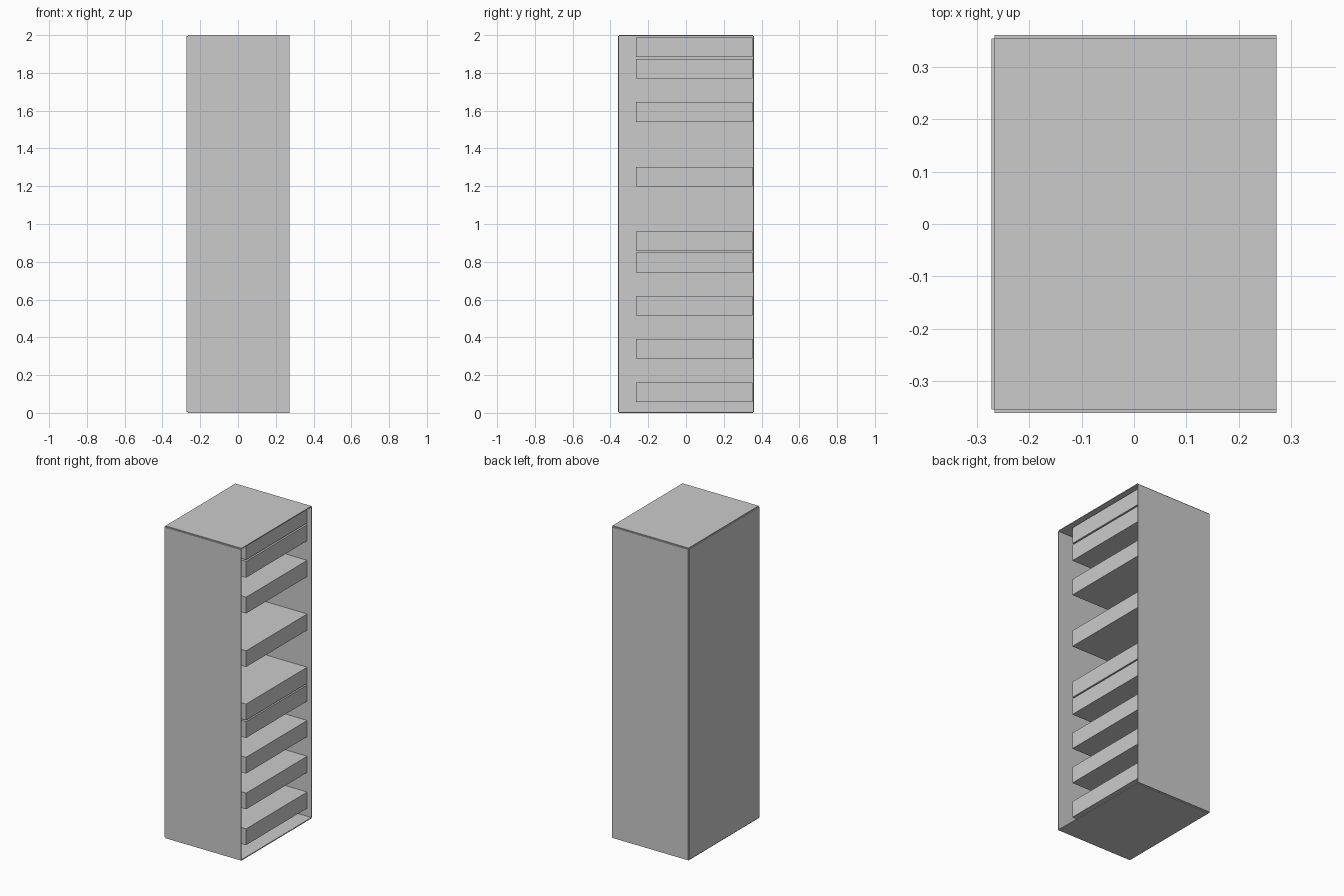
import bpy

if "Cube" in bpy.data.objects:
    bpy.data.objects.remove(bpy.data.objects["Cube"])

GREY = (0.6, 0.6, 0.6, 1)
grey = bpy.data.materials.new("plain grey")
grey.use_nodes = True
grey.diffuse_color = GREY
grey.node_tree.nodes["Principled BSDF"].inputs["Base Color"].default_value = GREY


def box(name, low, high):
    """Box between two opposite corners."""
    bpy.ops.mesh.primitive_cube_add(size=1)
    ob = bpy.context.object
    ob.name = name
    ob.location = [(a + b) / 2 for a, b in zip(low, high)]
    ob.scale = [b - a for a, b in zip(low, high)]
    ob.data.materials.append(grey)
    return ob


# Outer half sizes, height and panel thickness
X, Y, H, T = 0.272, 0.36, 2.0, 0.006
xi, yi = X - T, Y - T

# Thin cabinet panels, meeting edge to edge, open on the +x side
box("front_panel", (-xi, -Y, T), (X, -yi, H - T))
box("back_panel", (-xi, yi, T), (X, Y, H - T))
box("closed_side_panel", (-X, -yi, T), (-xi, yi, H - T))
box("bottom_panel", (-xi, -yi, 0), (X, yi, T))
box("top_panel", (-xi, -yi, H - T), (X, yi, H))

# Thick shelves against the back, stopping short of the front panel
shelf_bottoms = (0.058, 0.287, 0.516, 0.744, 0.857, 1.198, 1.541, 1.77, 1.884)
for i, z in enumerate(shelf_bottoms):
    box(f"shelf_{i + 1}", (-xi, -0.265, z), (0.243, yi - 0.001, z + 0.104))
